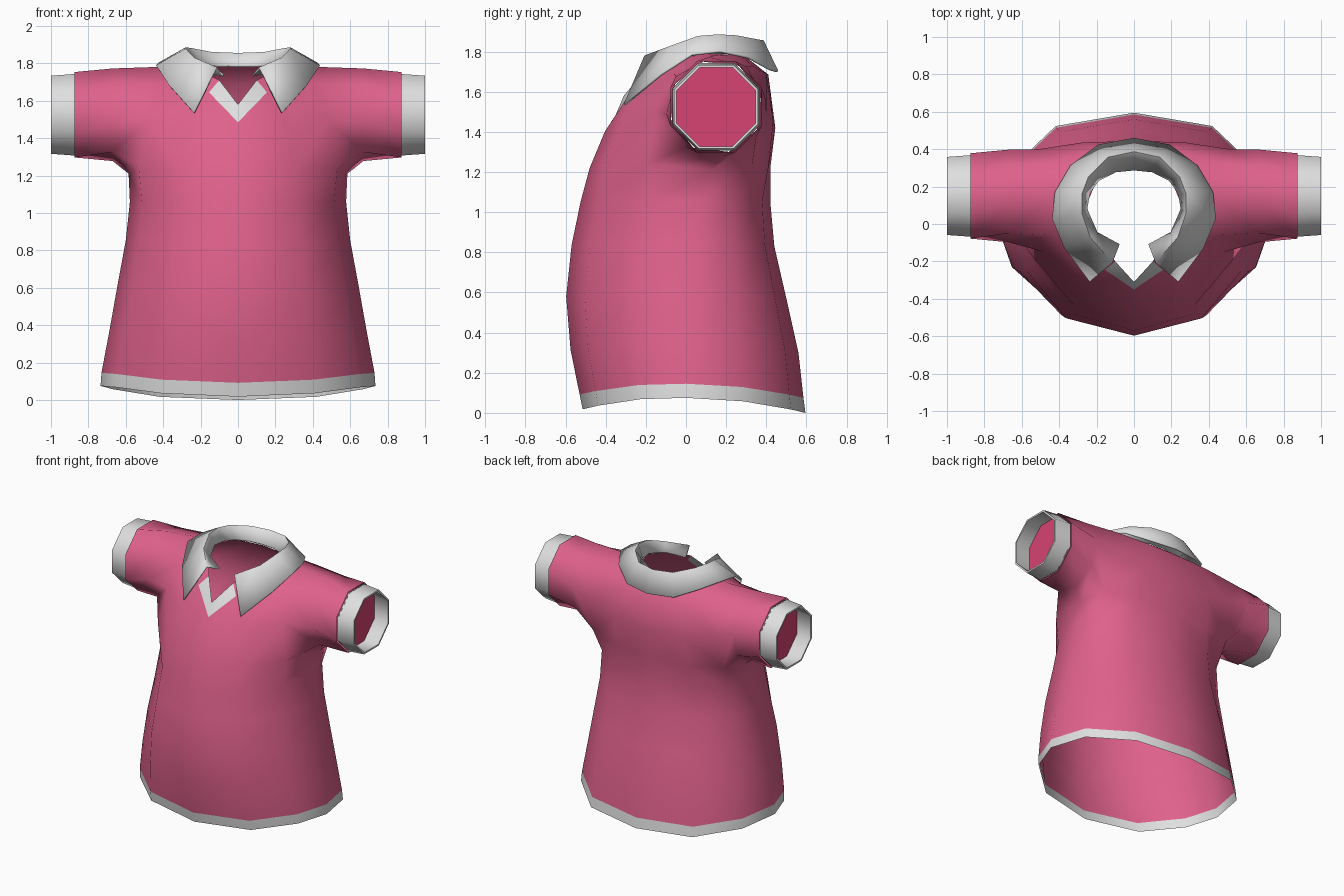
import bpy, bmesh, math
from mathutils import Vector

if "Cube" in bpy.data.objects:
    bpy.data.objects.remove(bpy.data.objects["Cube"])


def material(name, rgb):
    m = bpy.data.materials.new(name)
    m.diffuse_color = (*rgb, 1)
    m.use_nodes = True
    m.node_tree.nodes["Principled BSDF"].inputs["Base Color"].default_value = m.diffuse_color
    return m


PINK = material("pink cloth", (0.74, 0.12, 0.26))
DEEP = material("deep pink lining", (0.68, 0.055, 0.17))
WHITE = material("white trim", (0.74, 0.74, 0.74))


def loft(bm, rings, closed=False, mat=0):
    """Bridge consecutive rings of vertices with quads; returns rows of faces."""
    rows = []
    for a, b in zip(rings, rings[1:]):
        n = len(a)
        row = []
        for i in range(n if closed else n - 1):
            j = (i + 1) % n
            f = bm.faces.new((a[i], a[j], b[j], b[i]))
            f.material_index = mat
            row.append(f)
        rows.append(row)
    return rows


def finish(name, bm, mats, angle, thickness=0):
    """Make a mirrored, smooth shaded object from the right half."""
    bmesh.ops.recalc_face_normals(bm, faces=bm.faces)
    bm.faces.ensure_lookup_table()
    f = bm.faces[0]
    if f.normal.dot(f.calc_center_median() - Vector((0.3, 0.1, 1.2))) < 0:
        bmesh.ops.reverse_faces(bm, faces=bm.faces)
    me = bpy.data.meshes.new(name)
    bm.to_mesh(me)
    bm.free()
    for m in mats:
        me.materials.append(m)
    me.shade_smooth()
    me.set_sharp_from_angle(angle=math.radians(angle))
    ob = bpy.data.objects.new(name, me)
    bpy.context.collection.objects.link(ob)
    mir = ob.modifiers.new("mirror", 'MIRROR')
    mir.use_axis[0] = True
    mir.merge_threshold = 0.002
    if thickness:
        sol = ob.modifiers.new("thickness", 'SOLIDIFY')
        sol.thickness = thickness
        sol.offset = 0
    return ob


def verts(bm, pts):
    return [bm.verts.new(p) for p in pts]


def octagon(x, r, turn, cy=0.15, cz=1.525):
    """Eight points around the sleeve axis, starting at the lower front."""
    return [(x, cy + r * math.cos(a), cz + r * math.sin(a))
            for a in (math.radians(225 + 45 * i + turn) for i in range(8))]


# Shirt body: lower rings from half width, front and back depth
bm = bmesh.new()
FX = (0, 0.56, 0.89, 1, 0.91, 0.57, 0)
FY = (-1, -0.85, -0.44, 0, 0.48, 0.88, 1)
rings = []
for z, w, yf, yb, c in ((0.0, .735, -.515, .595, 0), (0.075, .73, -.53, .585, 0),
                        (0.3, .69, -.575, .56, 0), (0.57, .645, -.597, .50, .02),
                        (0.83, .60, -.57, .44, .05), (1.05, .578, -.525, .42, .08)):
    ring = []
    for fx, fy in zip(FX, FY):
        y = c + fy * ((yb - c) if fy > 0 else (c - yf))
        lift = (0.075 * (1 - fy * fy) + (0.018 if fy < 0 else 0) * abs(fy)) * (1 - z / 1.2)
        ring.append((w * fx, y, z + lift))
    rings.append(verts(bm, ring))

# Chest, shoulder and neckline rings (front centre to back centre)
chest = verts(bm, [(0, -.48, 1.22), (.31, -.41, 1.23), (.53, -.19, 1.24), (.585, .13, 1.21),
                   (.54, .33, 1.24), (.30, .41, 1.22), (0, .42, 1.22)])
mid = verts(bm, [(0, -.405, 1.40), (.26, -.315, 1.46), (.48, -.15, 1.50), (.6, .13, 1.50),
                 (.51, .40, 1.50), (.28, .435, 1.45), (0, .445, 1.42)])
shoulder = verts(bm, [(0, -.35, 1.485), (.155, -.245, 1.645), (.42, -.06, 1.69), (.45, .14, 1.78),
                      (.42, .33, 1.73), (.2, .40, 1.69), (0, .41, 1.685)])
neck = verts(bm, [(0, -.31, 1.58), (.10, -.20, 1.71), (.2, -.06, 1.76), (.255, .1, 1.79),
                  (.2, .23, 1.785), (.11, .275, 1.78), (0, .29, 1.78)])
rows = loft(bm, rings + [chest, mid, shoulder, neck])
for f in rows[0] + [rows[-1][0]]:        # hem band and V trim
    f.material_index = 1

# Sleeve grows out of a two-by-two hole in the side
hole = [f for row in rows[-3:-1] for f in row[2:4]]
bmesh.ops.delete(bm, geom=hole, context='FACES_ONLY')
bm.verts.remove(mid[3])
root = [chest[2], chest[3], chest[4], mid[4], shoulder[4], shoulder[3], shoulder[2], mid[2]]
loft(bm, [root, verts(bm, octagon(.67, .25, 8)), verts(bm, octagon(.875, .247, 22.5))], True)
finish("shirt_body", bm, (PINK, WHITE), 70)

# Sleeve cuffs: outer wall, rim and inner wall
bm = bmesh.new()
loft(bm, [verts(bm, octagon(x, r, 22.5)) for x, r in
          ((.872, .236), (1.0, .226), (1.0, .213), (.878, .222))], True)
finish("sleeve_cuffs", bm, (WHITE,), 50)

# Flat lining closing each sleeve
bm = bmesh.new()
bm.faces.new(verts(bm, octagon(.88, .237, 22.5)))
finish("sleeve_lining", bm, (DEEP,), 30)

# Folded collar: stand, fold line and outer edge (front end to back centre)
bm = bmesh.new()
stand = verts(bm, [(.08, -.11, 1.735), (.2, -.045, 1.765), (.255, .08, 1.79), (.24, .17, 1.79),
                   (.19, .235, 1.79), (.10, .28, 1.785), (0, .29, 1.785)])
fold = verts(bm, [(.115, -.205, 1.775), (.235, -.07, 1.825), (.28, .06, 1.872), (.28, .16, 1.88),
                  (.245, .25, 1.875), (.14, .355, 1.855), (0, .385, 1.85)])
edge = verts(bm, [(.235, -.305, 1.535), (.37, -.125, 1.685), (.435, .03, 1.785), (.42, .17, 1.80),
                  (.337, .31, 1.77), (.19, .42, 1.71), (0, .455, 1.70)])
loft(bm, [edge, fold, stand])
finish("collar", bm, (WHITE,), 40, 0.012)
